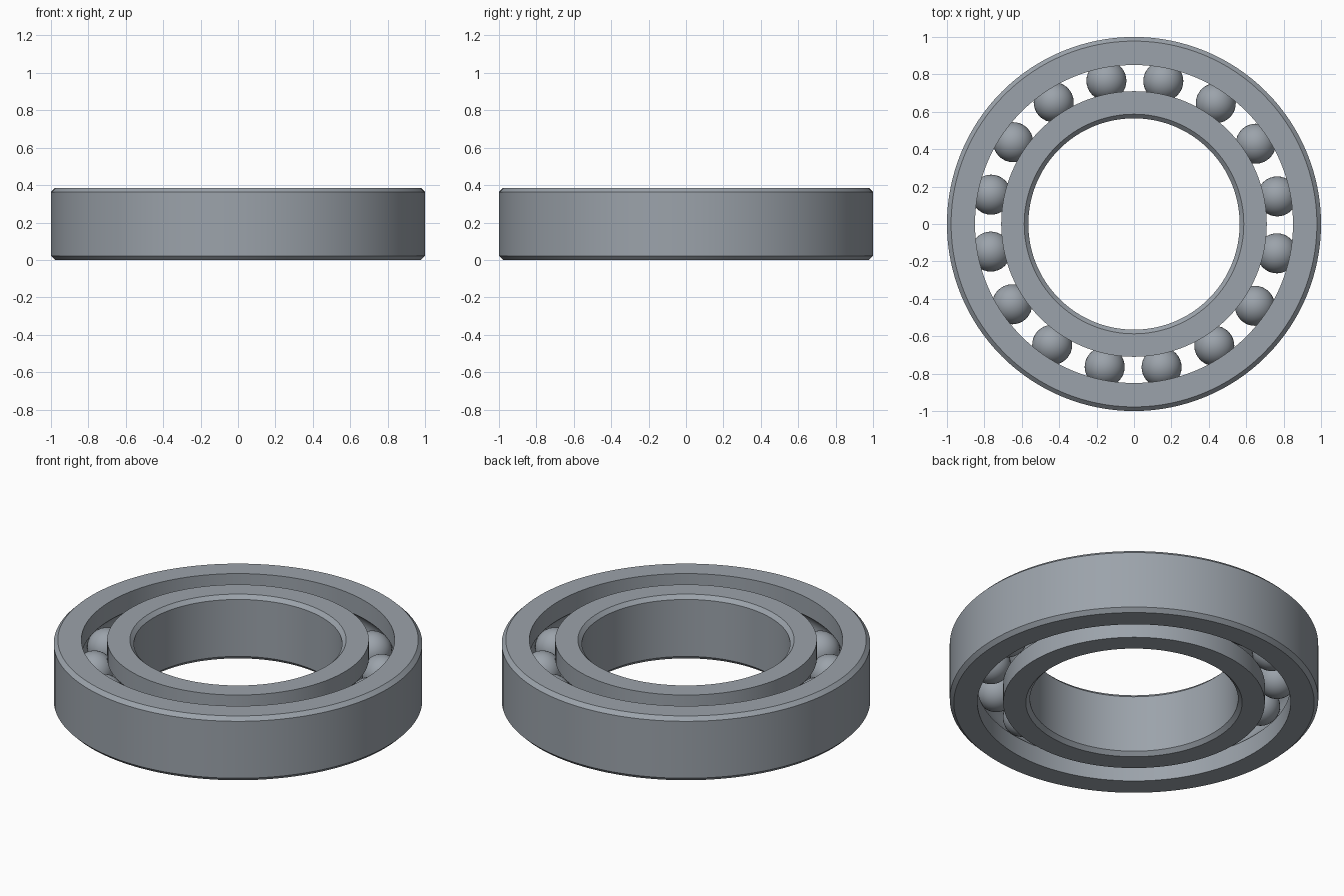
import bpy
import bmesh
import math
from mathutils import Matrix

cube = bpy.data.objects.get("Cube")
if cube:
    bpy.data.objects.remove(cube)

HEIGHT, CHAMFER = 0.385, 0.022
PITCH, BALL_R, BALLS = 0.78, 0.107, 16
MID = HEIGHT / 2

steel = bpy.data.materials.new("steel grey")
steel.use_nodes = True
colour = (0.33, 0.365, 0.405, 1)
steel.diffuse_color = colour
steel.node_tree.nodes["Principled BSDF"].inputs["Base Color"].default_value = colour


def finish(name, bm, angle):
    bmesh.ops.recalc_face_normals(bm, faces=bm.faces)
    mesh = bpy.data.meshes.new(name)
    bm.to_mesh(mesh)
    bm.free()
    mesh.materials.append(steel)
    obj = bpy.data.objects.new(name, mesh)
    bpy.context.collection.objects.link(obj)
    bpy.ops.object.select_all(action="DESELECT")
    obj.select_set(True)
    bpy.context.view_layer.objects.active = obj
    bpy.ops.object.shade_smooth_by_angle(angle=math.radians(angle))
    return obj


def ring(name, plain_r, race_r, segments=128, arc_steps=16):
    """Revolve a ring: chamfered plain wall on one side, ball groove on the other."""
    toward_plain = 1 if plain_r > race_r else -1
    inset = plain_r - toward_plain * CHAMFER
    profile = [(race_r, 0), (inset, 0), (plain_r, CHAMFER),
               (plain_r, HEIGHT - CHAMFER), (inset, HEIGHT), (race_r, HEIGHT)]
    # Groove arc, from its upper lip down to its lower lip
    groove_r = BALL_R + 0.001
    half = math.acos(abs(race_r - PITCH) / groove_r)
    for i in range(arc_steps + 1):
        a = half - 2 * half * i / arc_steps
        profile.append((PITCH + toward_plain * groove_r * math.cos(a),
                        MID + groove_r * math.sin(a)))
    bm = bmesh.new()
    verts = [bm.verts.new((r, 0, z)) for r, z in profile]
    edges = [bm.edges.new((v, verts[i - 1])) for i, v in enumerate(verts)]
    bmesh.ops.spin(bm, geom=verts + edges, cent=(0, 0, 0), axis=(0, 0, 1),
                   angle=math.tau, steps=segments, use_merge=True)
    bmesh.ops.remove_doubles(bm, verts=bm.verts, dist=1e-5)
    return finish(name, bm, 30)


# Races
ring("outer_ring", 1.0, 0.85)
ring("inner_ring", 0.565, 0.71)

# Balls, evenly spaced between the races
for i in range(BALLS):
    a = math.radians(10.9) + math.tau * i / BALLS
    bm = bmesh.new()
    bmesh.ops.create_uvsphere(bm, u_segments=32, v_segments=20, radius=BALL_R)
    bm.transform(Matrix.Translation((0, 0, 0)))
    ball = finish(f"ball_{i + 1:02d}", bm, 60)
    ball.location = (PITCH * math.cos(a), PITCH * math.sin(a), MID)
